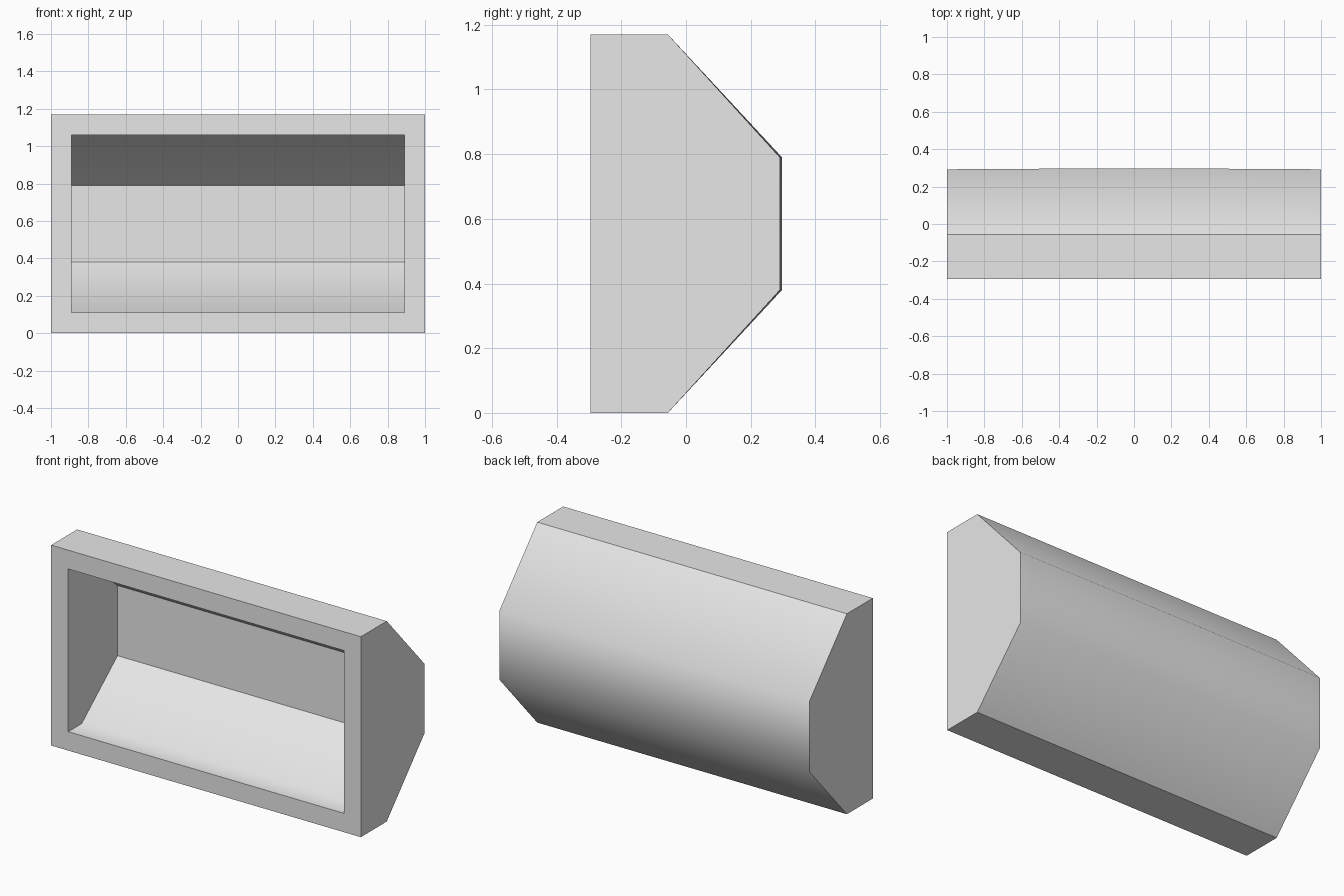
import bpy
import bmesh

cube = bpy.data.objects.get("Cube")
if cube:
    bpy.data.objects.remove(cube, do_unlink=True)

grey = bpy.data.materials.new("plain grey")
grey.use_nodes = True
grey.diffuse_color = (0.8, 0.8, 0.8, 1)
grey.node_tree.nodes["Principled BSDF"].inputs["Base Color"].default_value = (0.8, 0.8, 0.8, 1)

# Side profiles (y, z), from the lower front edge round the back to the upper front edge
OUTER = [(-0.295, 0), (-0.056, 0), (0.29, 0.38), (0.29, 0.79), (-0.056, 1.17), (-0.295, 1.17)]
INNER = [(-0.295, 0.11), (-0.17, 0.11), (0.16, 0.38), (0.16, 0.79), (-0.17, 1.06), (-0.295, 1.06)]
# Stations along the width, with the slight outward bow of the back
STATIONS = [(-1, 0), (-0.94, 0.003), (-0.22, 0.007), (0.22, 0.007), (0.94, 0.003), (1, 0)]

bm = bmesh.new()


def sections(profile, width, bow):
    """Copies of the profile across the width; the two back corners bow out."""
    return [[bm.verts.new((x * width, y + (b * bow if k in (2, 3) else 0), z))
             for k, (y, z) in enumerate(profile)] for x, b in STATIONS]


def skin(rings, sharp_lines):
    """Walls between the sections, closed by an end face on each side."""
    for a, b in zip(rings, rings[1:]):
        for k in range(len(a) - 1):
            bm.faces.new((a[k], a[k + 1], b[k + 1], b[k]))
        for k in sharp_lines:
            bm.edges.get((a[k], b[k])).smooth = False
    for ring in (rings[0], rings[-1]):
        for edge in bm.faces.new(ring).edges:
            edge.smooth = False


# Outer body and inner cavity
outer = sections(OUTER, 1.0, 1)
inner = sections(INNER, 0.89, 0)
skin(outer, (0, 1, 4, 5))
skin(inner, (0, 2, 3, 5))

# Front frame around the opening
frame = [bm.faces.new((outer[i][k], outer[i + 1][k], inner[i + 1][k], inner[i][k]))
         for i in range(len(STATIONS) - 1) for k in (0, -1)]
frame += [bm.faces.new((outer[i][0], inner[i][0], inner[i][-1], outer[i][-1])) for i in (0, -1)]

for face in bm.faces:
    face.smooth = True
bmesh.ops.recalc_face_normals(bm, faces=bm.faces)

mesh = bpy.data.meshes.new("open_housing")
bm.to_mesh(mesh)
bm.free()
mesh.materials.append(grey)
housing = bpy.data.objects.new("open_housing", mesh)
bpy.context.collection.objects.link(housing)
